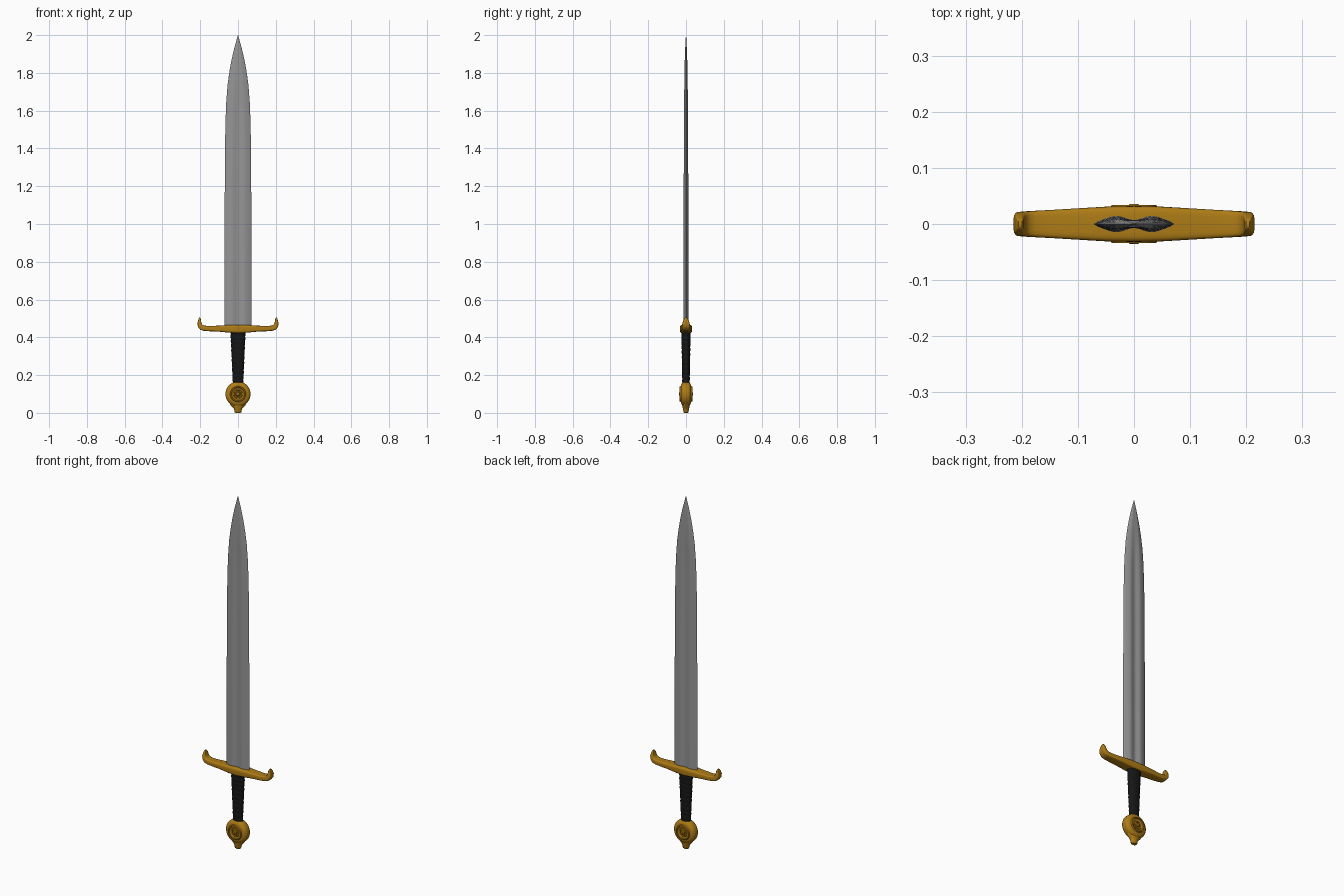
import bpy, bmesh, math
from math import sin, cos, pi

if "Cube" in bpy.data.objects:
    bpy.data.objects.remove(bpy.data.objects["Cube"])


def material(name, rgb):
    m = bpy.data.materials.new(name)
    m.diffuse_color = (*rgb, 1)
    m.use_nodes = True
    m.node_tree.nodes["Principled BSDF"].inputs["Base Color"].default_value = m.diffuse_color
    return m


STEEL = material("steel", (0.30, 0.30, 0.30))
GOLD = material("gold", (0.42, 0.20, 0.008))
BLACK = material("black_leather", (0.008, 0.008, 0.008))


def loft(name, rings, mat, angle=35):
    """Skin a list of closed rings and cap both ends."""
    bm = bmesh.new()
    vs = [[bm.verts.new(p) for p in r] for r in rings]
    n = len(rings[0])
    for a, b in zip(vs, vs[1:]):
        for i in range(n):
            j = (i + 1) % n
            bm.faces.new((a[i], a[j], b[j], b[i]))
    bm.faces.new(vs[0][::-1])
    bm.faces.new(vs[-1])
    bmesh.ops.remove_doubles(bm, verts=bm.verts, dist=1e-6)
    bmesh.ops.recalc_face_normals(bm, faces=bm.faces)
    me = bpy.data.meshes.new(name)
    bm.to_mesh(me)
    bm.free()
    ob = bpy.data.objects.new(name, me)
    bpy.context.collection.objects.link(ob)
    me.materials.append(mat)
    bpy.ops.object.select_all(action='DESELECT')
    ob.select_set(True)
    bpy.context.view_layer.objects.active = ob
    bpy.ops.object.shade_smooth_by_angle(angle=math.radians(angle))
    return ob


def lerp_table(table, t):
    for (a, va), (b, vb) in zip(table, table[1:]):
        if t <= b:
            return va + (vb - va) * (t - a) / (b - a)
    return table[-1][1]


# Blade: sharp lens section with a central fuller that fades out near the tip
WIDTH = [(0.44, 0.072), (1.0, 0.071), (1.4, 0.069), (1.55, 0.066), (1.65, 0.062),
         (1.74, 0.055), (1.81, 0.045), (1.87, 0.034), (1.93, 0.020), (2.0, 0.0006)]
THICK = [(0.44, 0.0145), (1.4, 0.0115), (1.75, 0.009), (1.9, 0.006), (2.0, 0.0006)]
FULLER = [(0.44, 0.5), (1.6, 0.45), (1.86, 0.0), (2.0, 0.0)]


def blade_ring(z):
    w, t, f = (lerp_table(k, z) for k in (WIDTH, THICK, FULLER))
    us = [-1, -.9, -.75, -.6, -.5, -.4, -.3, -.2, -.1, 0]
    us += [-u for u in us[-2::-1]]
    top = []
    for u in us:
        lens = min(1, (1 - abs(u)) / 0.5) ** 0.7
        dip = f * (0.5 + 0.5 * cos(pi * min(1, abs(u) / 0.42)))
        top.append((u * w, t * (lens - dip)))
    pts = top + [(x, -y) for x, y in top[-2:0:-1]]
    return [(x, y, z) for x, y in pts]


zs = [0.44, 0.7, 1.0, 1.2, 1.4, 1.48, 1.55, 1.6, 1.65, 1.7, 1.74, 1.78, 1.81, 1.84,
      1.87, 1.9, 1.93, 1.965, 2.0]
loft("blade", [blade_ring(z) for z in zs], STEEL, 40)


# Crossguard: rounded-box section swept along a bar with upturned ends
def guard_ring(cx, cz, half, hy, tilt):
    pts = []
    for i in range(24):
        a = 2 * pi * (i + 0.5) / 24
        c, s = cos(a), sin(a)
        y = hy * math.copysign(abs(c) ** 0.35, c)
        v = half * math.copysign(abs(s) ** 0.45, s)
        pts.append((cx - v * sin(tilt), y, cz + v * cos(tilt)))
    return pts


# x, z, half height, half depth, direction of the path
ARM = [(0, 0.444, 0.022, 0.032, 0), (0.05, 0.445, 0.020, 0.031, 0),
       (0.10, 0.446, 0.016, 0.028, 0), (0.15, 0.446, 0.014, 0.025, 0),
       (0.178, 0.448, 0.014, 0.0235, 0.2), (0.193, 0.453, 0.0145, 0.0225, 0.6),
       (0.201, 0.463, 0.013, 0.0215, 1.1), (0.204, 0.475, 0.0105, 0.019, 1.6),
       (0.2035, 0.488, 0.008, 0.015, 1.65), (0.203, 0.498, 0.006, 0.010, 1.6),
       (0.203, 0.504, 0.003, 0.005, 1.6)]
left = [guard_ring(-x, z, h, d, -a) for x, z, h, d, a in ARM[:0:-1]]
loft("crossguard", left + [guard_ring(*s) for s in ARM], GOLD, 50)

# Grip: tapered oval with wrapped ridges running in a slight spiral
TURNS, N, Z0, Z1 = 11, 32, 0.15, 0.43
rings = []
for k in range(TURNS * 6 + 1):
    t = k / (TURNS * 6)
    ring = []
    for i in range(N):
        a = 2 * pi * i / N
        r = 1 - 0.07 * (1 - abs(sin(pi * t * TURNS + a / 2)))
        ring.append(((0.028 + 0.013 * t) * r * cos(a),
                     (0.020 + 0.005 * t) * r * sin(a), Z0 + (Z1 - Z0) * t))
    rings.append(ring)
loft("grip", rings, BLACK, 50)

# Pommel: wheel lathed about the y axis with a raised ring and centre stud
PROFILE = [(0.0005, 0.036), (0.007, 0.036), (0.011, 0.033), (0.012, 0.027),
           (0.017, 0.026), (0.018, 0.030), (0.023, 0.031), (0.025, 0.028),
           (0.033, 0.030), (0.035, 0.034), (0.040, 0.034), (0.042, 0.027),
           (0.052, 0.025), (0.061, 0.020), (0.065, 0.014), (0.0665, 0.005)]
profile = PROFILE + [(r, -y) for r, y in PROFILE[::-1]]
loft("pommel", [[(r * cos(2 * pi * i / 48), y, 0.10 + r * sin(2 * pi * i / 48))
                 for i in range(48)] for r, y in profile], GOLD, 35)

# Pommel end nut: flared neck below the wheel
NUT = [(0.0, 0.013, 0.010), (0.004, 0.018, 0.013), (0.016, 0.020, 0.015),
       (0.022, 0.022, 0.016), (0.030, 0.028, 0.018), (0.042, 0.040, 0.020),
       (0.06, 0.048, 0.020)]
loft("pommel_nut", [[(rx * cos(2 * pi * i / 24), ry * sin(2 * pi * i / 24), z)
                     for i in range(24)] for z, rx, ry in NUT], GOLD, 40)
